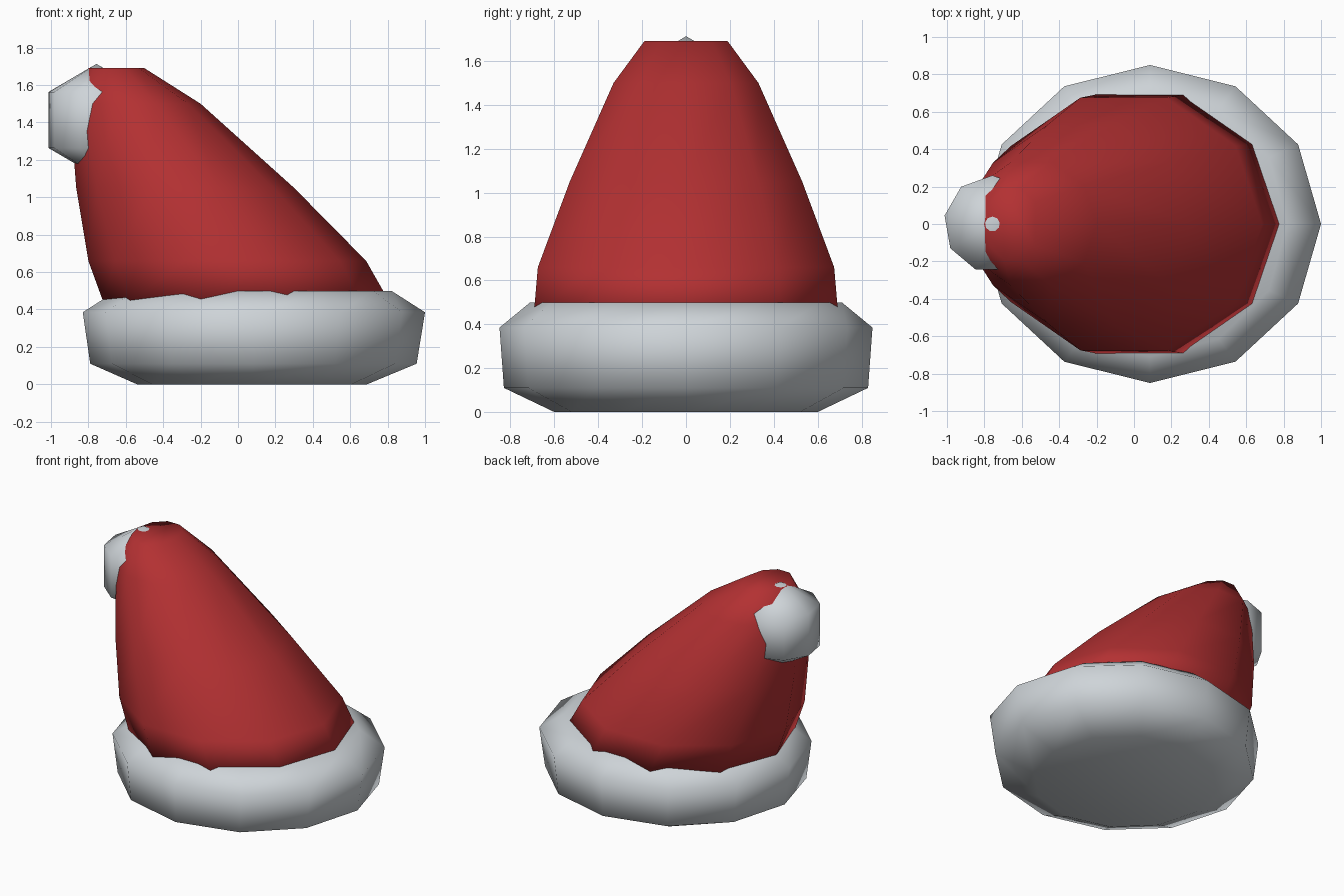
import bpy
import bmesh
import math

default = bpy.data.objects.get("Cube")
if default:
    bpy.data.objects.remove(default, do_unlink=True)


def make_material(name, rgb):
    mat = bpy.data.materials.new(name)
    mat.use_nodes = True
    colour = (*rgb, 1.0)
    mat.diffuse_color = colour
    mat.node_tree.nodes["Principled BSDF"].inputs["Base Color"].default_value = colour
    return mat


def finish(name, bm, mat):
    bmesh.ops.recalc_face_normals(bm, faces=bm.faces)
    mesh = bpy.data.meshes.new(name)
    bm.to_mesh(mesh)
    bm.free()
    mesh.materials.append(mat)
    mesh.polygons.foreach_set("use_smooth", [True] * len(mesh.polygons))
    obj = bpy.data.objects.new(name, mesh)
    bpy.context.collection.objects.link(obj)
    return obj


def loft(name, sides, rings, mat):
    """Skin elliptical rings (z, left x, right x, y radius) and cap both ends."""
    bm = bmesh.new()
    loops = []
    for z, left, right, ry in rings:
        cx, rx = (left + right) / 2, (right - left) / 2
        angles = [math.tau * i / sides for i in range(sides)]
        loops.append([bm.verts.new((cx + rx * math.cos(a), ry * math.sin(a), z))
                      for a in angles])
    for low, high in zip(loops, loops[1:]):
        for i in range(sides):
            j = (i + 1) % sides
            bm.faces.new((low[i], low[j], high[j], high[i]))
    bm.faces.new(loops[0])
    bm.faces.new(loops[-1])
    return finish(name, bm, mat)


red = make_material("red felt", (0.45, 0.03, 0.032))
white = make_material("pale grey fur", (0.62, 0.66, 0.69))

# Fur brim
loft("fur_brim", 12, [
    (0.0, -0.54, 0.69, 0.60),
    (0.11, -0.79, 0.955, 0.83),
    (0.385, -0.83, 1.0, 0.85),
    (0.50, -0.65, 0.82, 0.71),
], white)

# Leaning felt cone
loft("felt_cone", 10, [
    (0.44, -0.72, 0.81, 0.73),
    (0.66, -0.80, 0.685, 0.71),
    (1.05, -0.865, 0.30, 0.557),
    (1.50, -0.90, -0.20, 0.347),
    (1.69, -0.80, -0.50, 0.20),
], red)

# Pompom behind the tip
bm = bmesh.new()
bmesh.ops.create_uvsphere(bm, u_segments=9, v_segments=3, radius=0.3)
pompom = finish("pompom", bm, white)
pompom.location = (-0.757, 0, 1.413)
